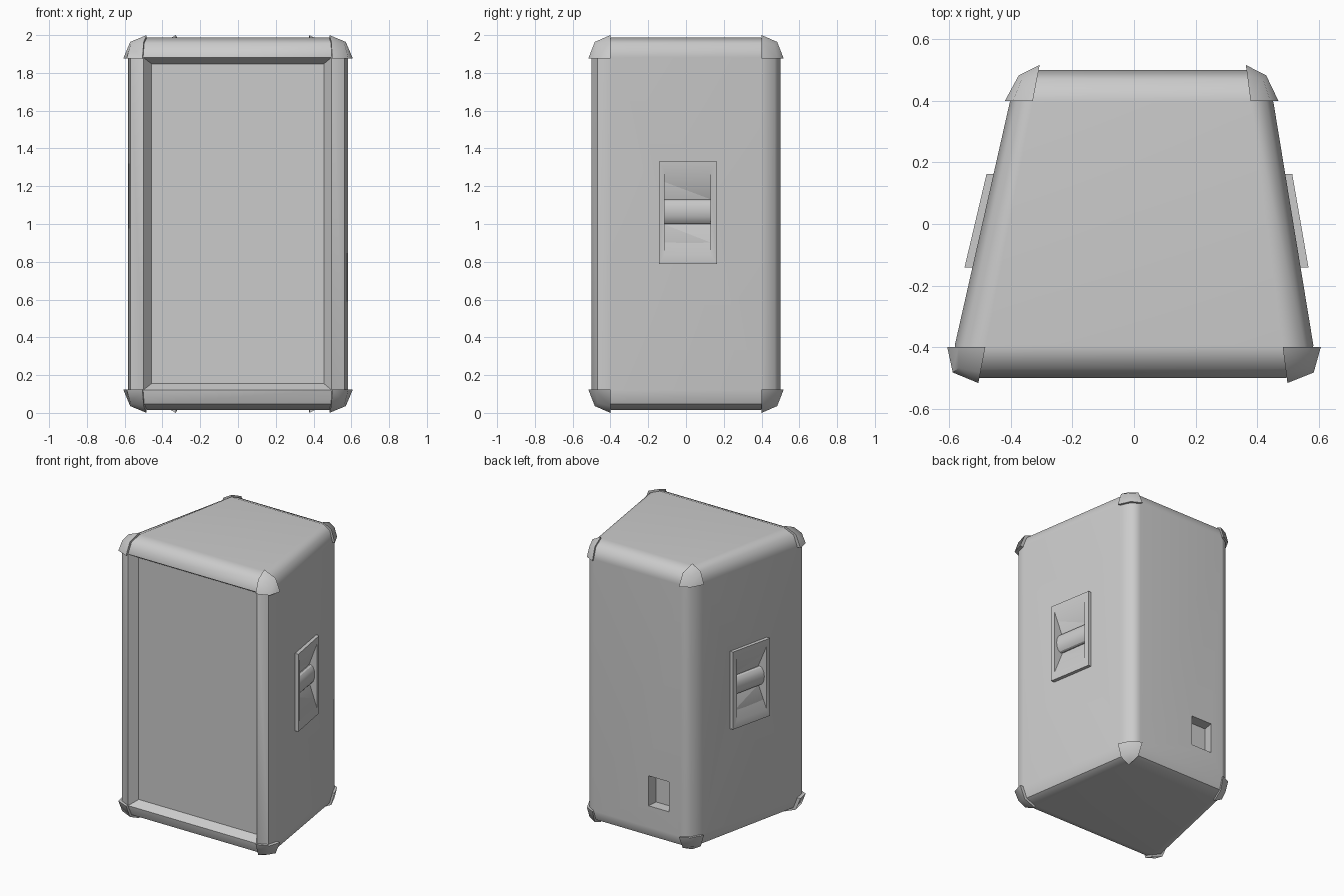
import bpy, bmesh
from math import radians, pi
from mathutils import Matrix, Vector

if "Cube" in bpy.data.objects:
    bpy.data.objects.remove(bpy.data.objects["Cube"])


def to_object(bm, name):
    bmesh.ops.recalc_face_normals(bm, faces=bm.faces[:])
    me = bpy.data.meshes.new(name)
    bm.to_mesh(me)
    bm.free()
    ob = bpy.data.objects.new(name, me)
    bpy.context.collection.objects.link(ob)
    return ob


def box_bm(lo, hi):
    lo, hi = Vector(lo), Vector(hi)
    bm = bmesh.new()
    bmesh.ops.create_cube(bm, size=1)
    for v in bm.verts:
        v.co = (lo + hi) / 2 + v.co * (hi - lo)
    return bm


def cut(ob, cutter):
    m = ob.modifiers.new("cut", 'BOOLEAN')
    m.operation = 'DIFFERENCE'
    m.solver = 'EXACT'
    m.object = cutter


def groove_cutter(s):
    # V-shaped finger recess, extruded along y
    profile = [(0.66, 0.78), (0.66, 1.34), (0.55, 1.11), (0.55, 1.02)]
    bm = bmesh.new()
    f = bm.faces.new([bm.verts.new((s * x, -0.115, z)) for x, z in profile])
    r = bmesh.ops.extrude_face_region(bm, geom=[f])
    for v in r["geom"]:
        if isinstance(v, bmesh.types.BMVert):
            v.co.y = 0.13
    ob = to_object(bm, "groove_cutter")
    ob.hide_render = True
    return ob


parts, cutters = [], []

# Cabinet: bevelled box with a shallow recessed front, tapered later
bm = box_bm((-0.604, -0.5, 0.016), (0.604, 0.5, 1.987))
bmesh.ops.bevel(bm, geom=bm.edges[:], offset=0.105, segments=2, profile=0.5, affect='EDGES')
front = min(bm.faces, key=lambda f: f.calc_center_median().y)
bmesh.ops.inset_region(bm, faces=[front], thickness=0.034, depth=-0.055, use_even_offset=True)
cabinet = to_object(bm, "cabinet")
parts.append((cabinet, 50))

# Socket recess in the back
socket = to_object(box_bm((-0.367, 0.425, 0.27), (-0.13, 0.6, 0.48)), "socket_cutter")
socket.hide_render = True
cutters.append(socket)
cut(cabinet, socket)

# Side handles: plate with groove, and grip bar
for side, s in (("right", 1), ("left", -1)):
    groove = groove_cutter(s)
    cutters.append(groove)
    cut(cabinet, groove)
    a, b = sorted((s * 0.56, s * 0.633))
    plate = to_object(box_bm((a, -0.142, 0.787), (b, 0.163, 1.33)), side + "_handle_plate")
    cut(plate, groove)
    parts.append((plate, 30))

    bm = bmesh.new()
    bmesh.ops.create_cone(bm, cap_ends=True, segments=16, radius1=0.065, radius2=0.065, depth=0.26)
    bmesh.ops.transform(bm, verts=bm.verts[:], matrix=Matrix.Translation((s * 0.57, 0.0075, 1.065))
                        @ Matrix.Diagonal((0.65, 1, 1, 1)) @ Matrix.Rotation(pi / 2, 4, 'X'))
    parts.append((to_object(bm, side + "_handle_bar"), 30))

# Corner protectors: rounded octants around each cabinet corner
for sx, xn in ((1, "right"), (-1, "left")):
    for sy, yn in ((1, "back"), (-1, "front")):
        for sz, zn in ((1, "top"), (-1, "bottom")):
            bm = box_bm((0, 0, 0), (1, 1, 1))
            for v in bm.verts:
                n = v.co.normalized() if v.co.length > 0 else v.co
                v.co = (sx * (0.5 + 0.128 * n.x), sy * (0.4 + 0.117 * n.y), 1 + sz * (0.877 + 0.123 * n.z))
            parts.append((to_object(bm, f"corner_{zn}_{yn}_{xn}"), 55))

# Apply the cuts, then taper everything toward the back
dg = bpy.context.evaluated_depsgraph_get()
baked = [bpy.data.meshes.new_from_object(ob.evaluated_get(dg)) for ob, _ in parts]
for (ob, angle), me in zip(parts, baked):
    ob.modifiers.clear()
    ob.data = me
    for v in me.vertices:
        y = v.co.y
        v.co.x = 0.0125 + 0.031 * y + v.co.x / 0.6 * (0.5025 - 0.194 * y)
    bpy.ops.object.select_all(action='DESELECT')
    ob.select_set(True)
    bpy.context.view_layer.objects.active = ob
    bpy.ops.object.shade_smooth_by_angle(angle=radians(angle))

# Crisp line around the cabinet's bottom edge, clean shading on its flat sides
for e in cabinet.data.edges:
    if all(0.03 < cabinet.data.vertices[i].co.z < 0.065 for i in e.vertices):
        e.use_edge_sharp = True
wn = cabinet.modifiers.new("flat_sides", 'WEIGHTED_NORMAL')
wn.keep_sharp = True
for c in cutters:
    bpy.data.objects.remove(c)
